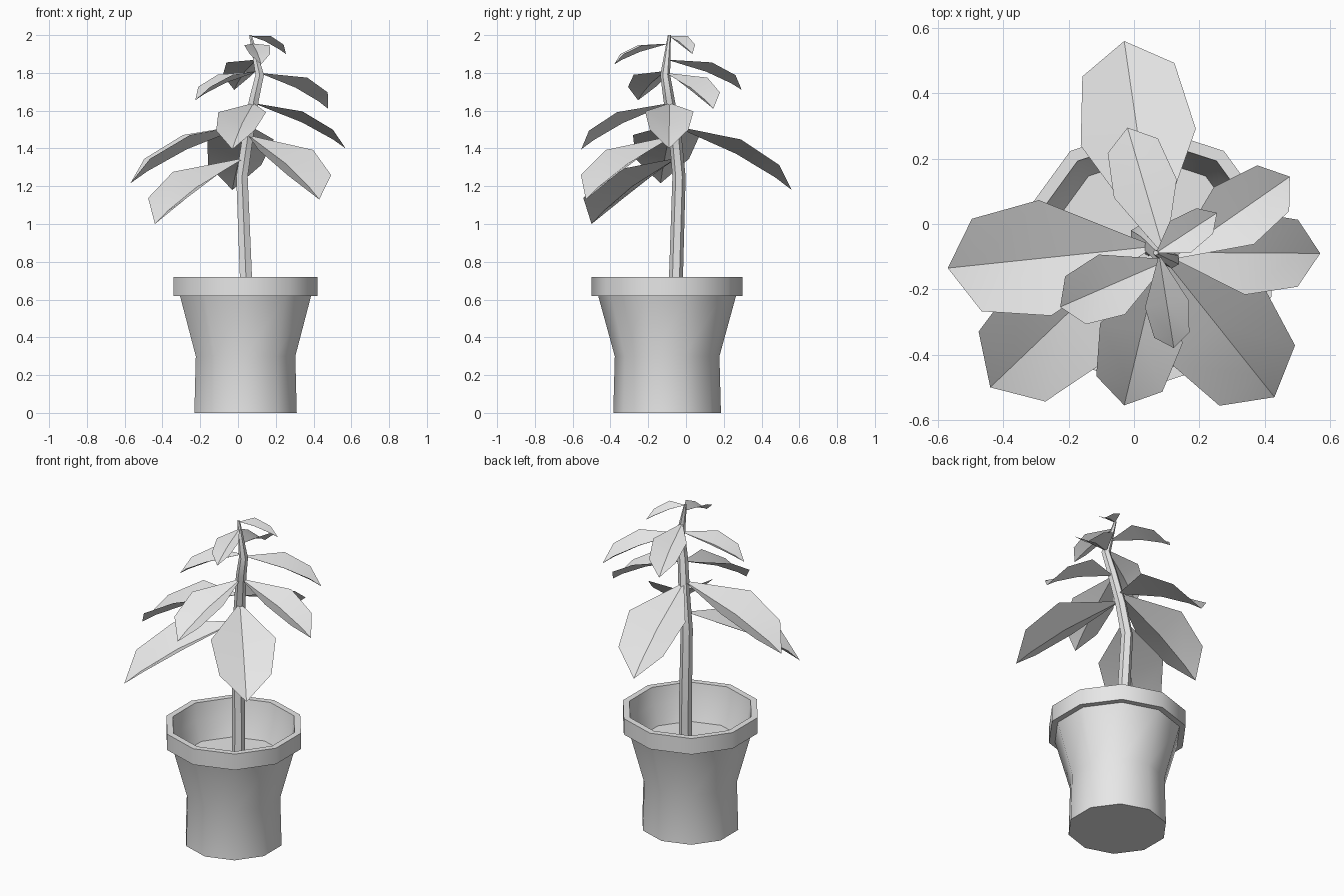
import bpy, bmesh, math
from mathutils import Vector

if "Cube" in bpy.data.objects:
    bpy.data.objects.remove(bpy.data.objects["Cube"])

grey = bpy.data.materials.new("plain_grey")
grey.diffuse_color = (0.8, 0.8, 0.8, 1)
grey.use_nodes = True
grey.node_tree.nodes["Principled BSDF"].inputs["Base Color"].default_value = grey.diffuse_color


def finish(bm, name, angle):
    """Turn a bmesh into a named object, smooth below the given angle."""
    me = bpy.data.meshes.new(name)
    bm.to_mesh(me)
    bm.free()
    for p in me.polygons:
        p.use_smooth = True
    me.set_sharp_from_angle(angle=math.radians(angle))
    me.materials.append(grey)
    ob = bpy.data.objects.new(name, me)
    bpy.context.collection.objects.link(ob)
    return ob


def skin_rings(rings, name, angle, caps=(True, True)):
    """Bridge equal rings of points into a tube."""
    bm = bmesh.new()
    vs = [[bm.verts.new(p) for p in r] for r in rings]
    n = len(vs[0])
    for a, b in zip(vs, vs[1:]):
        for i in range(n):
            j = (i + 1) % n
            bm.faces.new((a[i], a[j], b[j], b[i]))
    if caps[0]:
        bm.faces.new(vs[0][::-1])
    if caps[1]:
        bm.faces.new(vs[-1])
    return finish(bm, name, angle)


def ring(x, y, z, r, sides):
    return [(x + r * math.cos(math.pi / 2 + math.tau * k / sides),
             y + r * math.sin(math.pi / 2 + math.tau * k / sides), z)
            for k in range(sides)]


# Pot: ten-sided profile of (radius, height), ending with the soil disc
pot = [(.285, 0), (.277, .3), (.365, .62), (.40, .62), (.40, .72),
       (.362, .72), (.345, .62), (.305, .5)]
skin_rings([ring(.04, -.10, z, r, 10) for r, z in pot], "pot", 40)

# Stem: bent tapering six-sided tube (x, y, z, radius)
stem = [(.045, -.06, .5, .038), (.042, -.053, .72, .037), (.021, -.037, 1.25, .035),
        (.05, -.055, 1.45, .033), (.085, -.09, 1.66, .030),
        (.115, -.11, 1.79, .026), (.066, -.088, 2.0, .008)]
skin_rings([ring(*s, 6) for s in stem], "stem", 30)


def stem_at(z):
    for a, b in zip(stem, stem[1:]):
        if a[2] <= z <= b[2]:
            t = (z - a[2]) / (b[2] - a[2])
            return Vector(a[:3]).lerp(Vector(b[:3]), t)


def leaf(name, base_z, tip, w, t1=.53, t2=.86):
    """Leaf folded along its rib, with raised arched sides."""
    base, tip = stem_at(base_z), Vector(tip)
    run = Vector((tip.x - base.x, tip.y - base.y, 0))
    length = run.length
    side = Vector((-run.y, run.x, 0)) / length
    up = Vector((0, 0, length))
    bm = bmesh.new()
    b, e = bm.verts.new(base), bm.verts.new(tip)
    rib = [bm.verts.new(base.lerp(tip, t) + up * h) for t, h in ((t1, .05), (t2, .03))]
    for s in (1, -1):
        edge = [bm.verts.new(base.lerp(tip, t) + up * h + side * s * w * k)
                for t, h, k in ((t1, .17, 1), (t2, .135, .8))]
        faces = [(b, rib[0], edge[0]), (rib[0], rib[1], edge[1], edge[0]),
                 (rib[1], e, edge[1])]
        for f in faces:
            bm.faces.new(f if s == 1 else f[::-1])
    finish(bm, name, 30)


# Leaves from the lowest up: stem height, tip, half width
leaves = [
    (1.35, (-.44, -.50, 1.00), .185),
    (1.47, (.43, -.53, 1.13), .185),
    (1.52, (-.03, .56, 1.18), .178),
    (1.53, (-.57, -.135, 1.215), .178),
    (1.64, (.57, -.09, 1.40), .128),
    (1.64, (-.03, -.555, 1.395), .13),
    (1.80, (.477, .145, 1.61), .107),
    (1.81, (-.226, -.254, 1.655), .10),
    (1.87, (-.02, .295, 1.71), .10),
    (1.955, (.122, -.38, 1.845), .068),
    (1.995, (.254, .034, 1.90), .058, .40, .80),
]
for i, data in enumerate(leaves, 1):
    leaf(f"leaf_{i}", *data)
